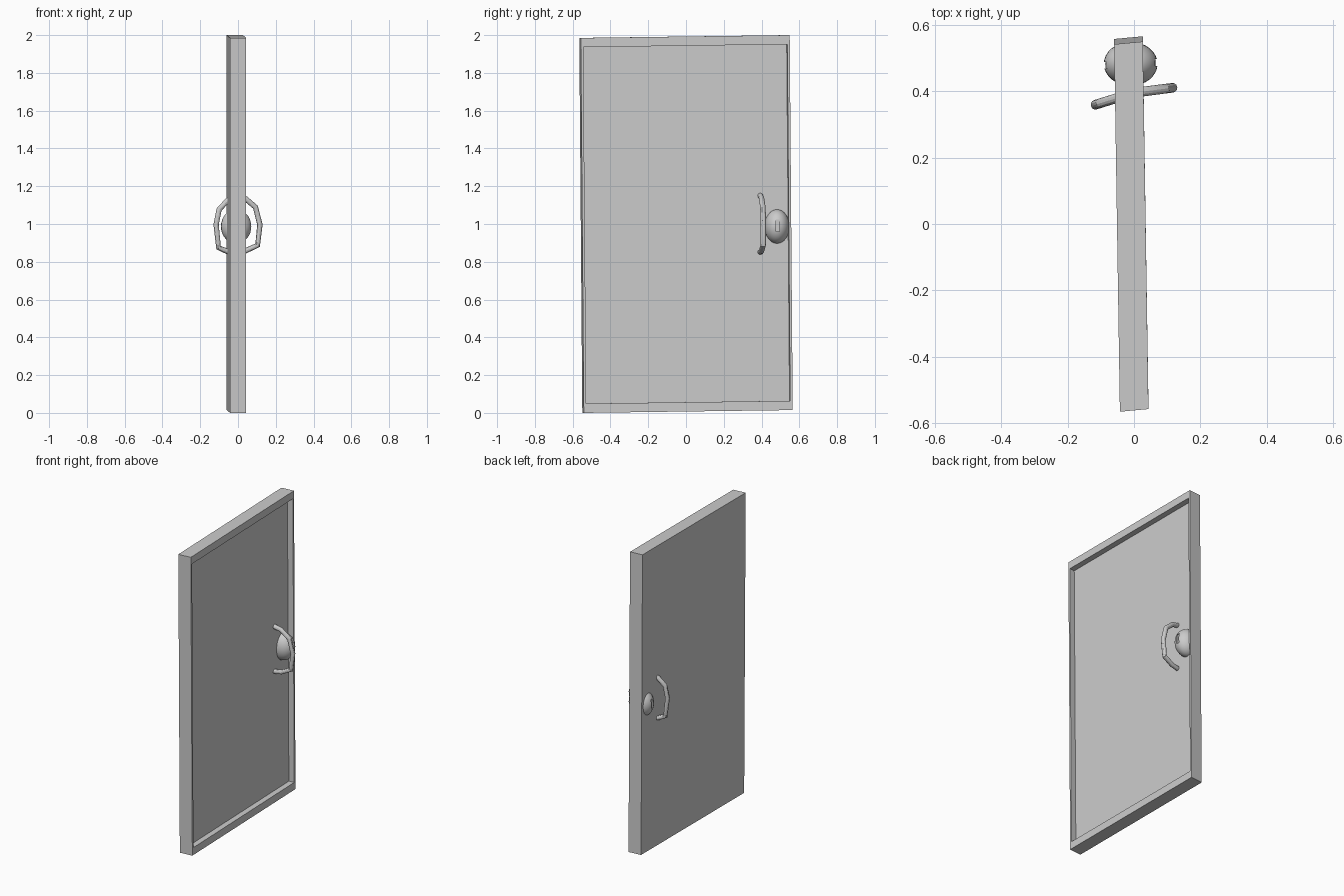
import bpy, bmesh
from mathutils import Matrix, Vector

if "Cube" in bpy.data.objects:
    bpy.data.objects.remove(bpy.data.objects["Cube"])


def new_object(name, bm):
    mesh = bpy.data.meshes.new(name)
    bm.to_mesh(mesh)
    bm.free()
    obj = bpy.data.objects.new(name, mesh)
    bpy.context.collection.objects.link(obj)
    return obj


def select(obj):
    bpy.ops.object.select_all(action='DESELECT')
    obj.select_set(True)
    bpy.context.view_layer.objects.active = obj


# Door slab: slightly skewed box with a recessed panel on the +x side
HX, HY, HZ = 0.043, 0.553, 0.9925
bm = bmesh.new()
bmesh.ops.create_cube(bm, size=2, matrix=Matrix.Diagonal((HX, HY, HZ, 1)))
face = max(bm.faces, key=lambda f: f.calc_center_median().x)
bmesh.ops.inset_region(bm, faces=[face], thickness=0.01)
for v in face.verts:
    v.co.y = (HY - 0.013) * (1 if v.co.y > 0 else -1)
    v.co.z = (HZ - 0.049) * (1 if v.co.z > 0 else -1)
panel = bmesh.ops.extrude_discrete_faces(bm, faces=[face])['faces'][0]
bmesh.ops.translate(bm, verts=panel.verts, vec=(-0.037, 0, 0))
skew = Matrix(((1, -0.0155, 0, -0.008),
               (0.093, 1, -0.008, 0),
               (0, 0.0135, 1, 1),
               (0, 0, 0, 1)))
bm.transform(skew)
bmesh.ops.recalc_face_normals(bm, faces=bm.faces)
new_object("door", bm)

# Knob: ellipsoid through the door, with a key slot cut in each end
centre = Vector((-0.01, 0.482, 0.987))
bm = bmesh.new()
bmesh.ops.create_uvsphere(bm, u_segments=32, v_segments=16, radius=1,
                          matrix=Matrix.Translation(centre) @ Matrix.Diagonal((0.081, 0.066, 0.09, 1)))
knob = new_object("knob", bm)
bm = bmesh.new()
for side in (-1, 1):
    pos = centre + Vector((side * 0.095, side * 0.004, 0.005))
    bmesh.ops.create_cube(bm, size=1, matrix=Matrix.Translation(pos) @ Matrix.Diagonal((0.056, 0.02, 0.064, 1)))
cutter = new_object("slot_cutter", bm)
cutter.hide_render = True
mod = knob.modifiers.new("slots", 'BOOLEAN')
mod.operation = 'DIFFERENCE'
mod.solver = 'EXACT'
mod.object = cutter
select(knob)
bpy.ops.object.modifier_apply(modifier=mod.name)
bpy.data.objects.remove(cutter)
bpy.ops.object.shade_smooth_by_angle(angle=0.6)


# Pull handles: round bar bent through a few points (x, z), sloping in y
def handle(name, points, slope):
    curve = bpy.data.curves.new(name, 'CURVE')
    curve.dimensions = '3D'
    curve.bevel_depth = 0.0145
    curve.bevel_resolution = 4
    curve.use_fill_caps = True
    spline = curve.splines.new('POLY')
    spline.points.add(len(points) - 1)
    for p, (x, z) in zip(spline.points, points):
        p.co = (x, 0.395 + slope * x, z, 1)
    obj = bpy.data.objects.new(name, curve)
    bpy.context.collection.objects.link(obj)
    select(obj)
    bpy.ops.object.convert(target='MESH')
    bpy.ops.object.shade_smooth_by_angle(angle=0.5)


handle("handle_right", [(-0.012, 1.15), (0.035, 1.138), (0.092, 1.09), (0.116, 0.997),
                        (0.104, 0.888), (0.04, 0.858), (-0.012, 0.852)], 0.13)
handle("handle_left", [(-0.03, 1.14), (-0.06, 1.12), (-0.1, 1.077), (-0.116, 0.997),
                       (-0.103, 0.875), (-0.06, 0.856), (-0.03, 0.852)], 0.31)
